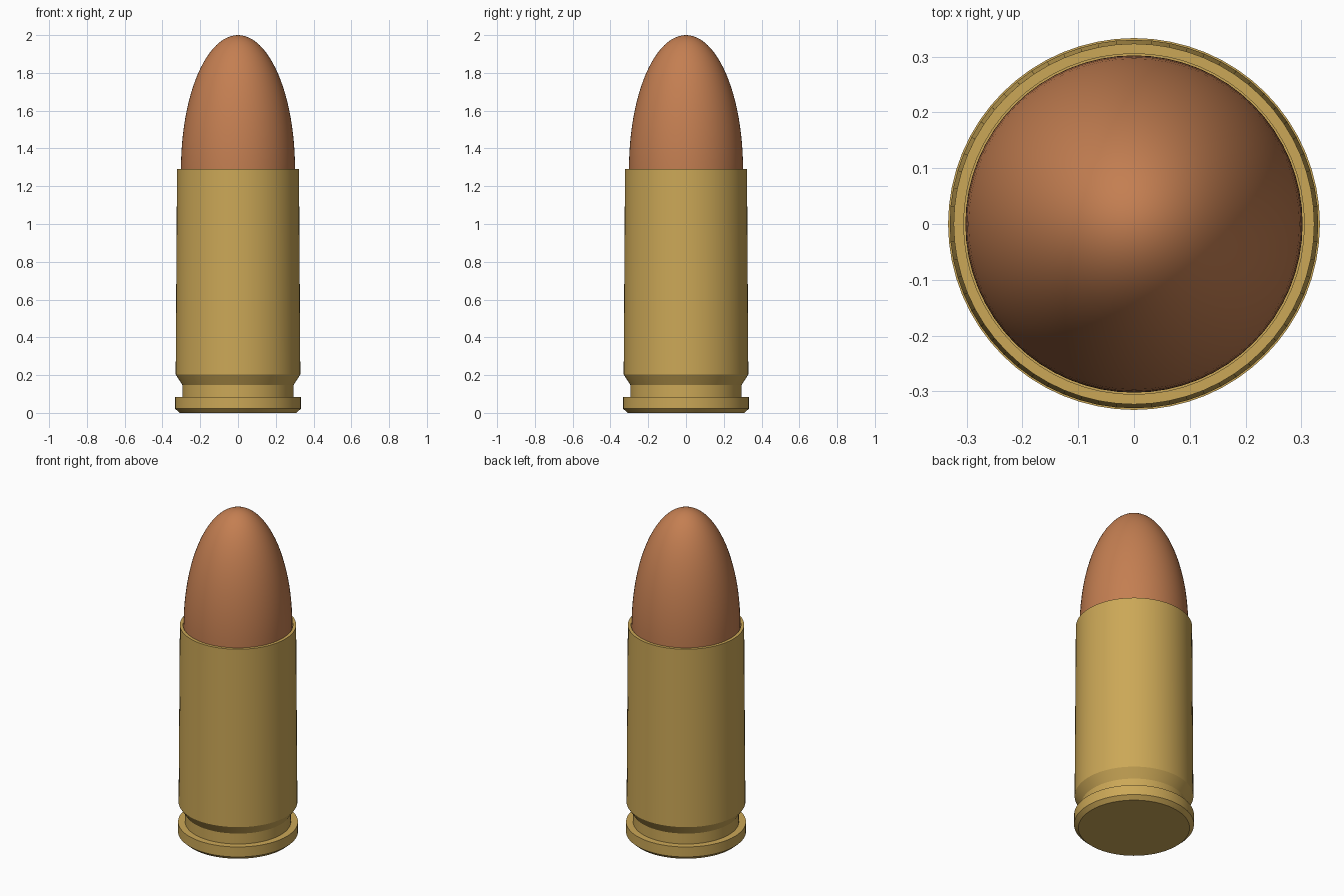
import bpy, bmesh, math

if "Cube" in bpy.data.objects:
    bpy.data.objects.remove(bpy.data.objects["Cube"])

SEGMENTS = 64


def material(name, rgb):
    m = bpy.data.materials.new(name)
    m.diffuse_color = (*rgb, 1)
    m.use_nodes = True
    m.node_tree.nodes["Principled BSDF"].inputs["Base Color"].default_value = m.diffuse_color
    return m


def lathe(name, profile, mat):
    """Spin an (r, z) profile, listed bottom axis to top axis, around z."""
    bm = bmesh.new()
    verts = [bm.verts.new((r, 0, z)) for r, z in profile]
    edges = [bm.edges.new(pair) for pair in zip(verts, verts[1:])]
    bmesh.ops.spin(bm, geom=verts + edges, cent=(0, 0, 0), axis=(0, 0, 1),
                   angle=math.tau, steps=SEGMENTS, use_duplicate=False)
    bmesh.ops.remove_doubles(bm, verts=bm.verts, dist=0.0001)
    bmesh.ops.recalc_face_normals(bm, faces=bm.faces)
    mesh = bpy.data.meshes.new(name)
    bm.to_mesh(mesh)
    bm.free()
    mesh.materials.append(mat)
    obj = bpy.data.objects.new(name, mesh)
    bpy.context.collection.objects.link(obj)
    bpy.ops.object.select_all(action='DESELECT')
    obj.select_set(True)
    bpy.context.view_layer.objects.active = obj
    bpy.ops.object.shade_smooth_by_angle(angle=math.radians(25))
    return obj


brass = material("brass", (0.60, 0.39, 0.095))
copper = material("copper", (0.55, 0.21, 0.083))

# Case: chamfered rim, extractor groove, tapered body and open mouth
lathe("case", [
    (0, 0), (0.309, 0), (0.333, 0.022), (0.333, 0.083), (0.294, 0.083),
    (0.294, 0.147), (0.33, 0.203), (0.323, 1.29), (0.305, 1.29),
    (0.305, 1.15), (0, 1.15)], brass)

# Bullet: straight shank seated in the mouth, elliptical nose
R, BASE, STEPS = 0.302, 1.29, 24
nose = [(R * math.cos(a), BASE + (2 - BASE) * math.sin(a))
        for a in (math.pi / 2 * i / STEPS for i in range(STEPS))]
lathe("bullet", [(0, 1.16), (R, 1.16)] + nose + [(0, 2)], copper)
